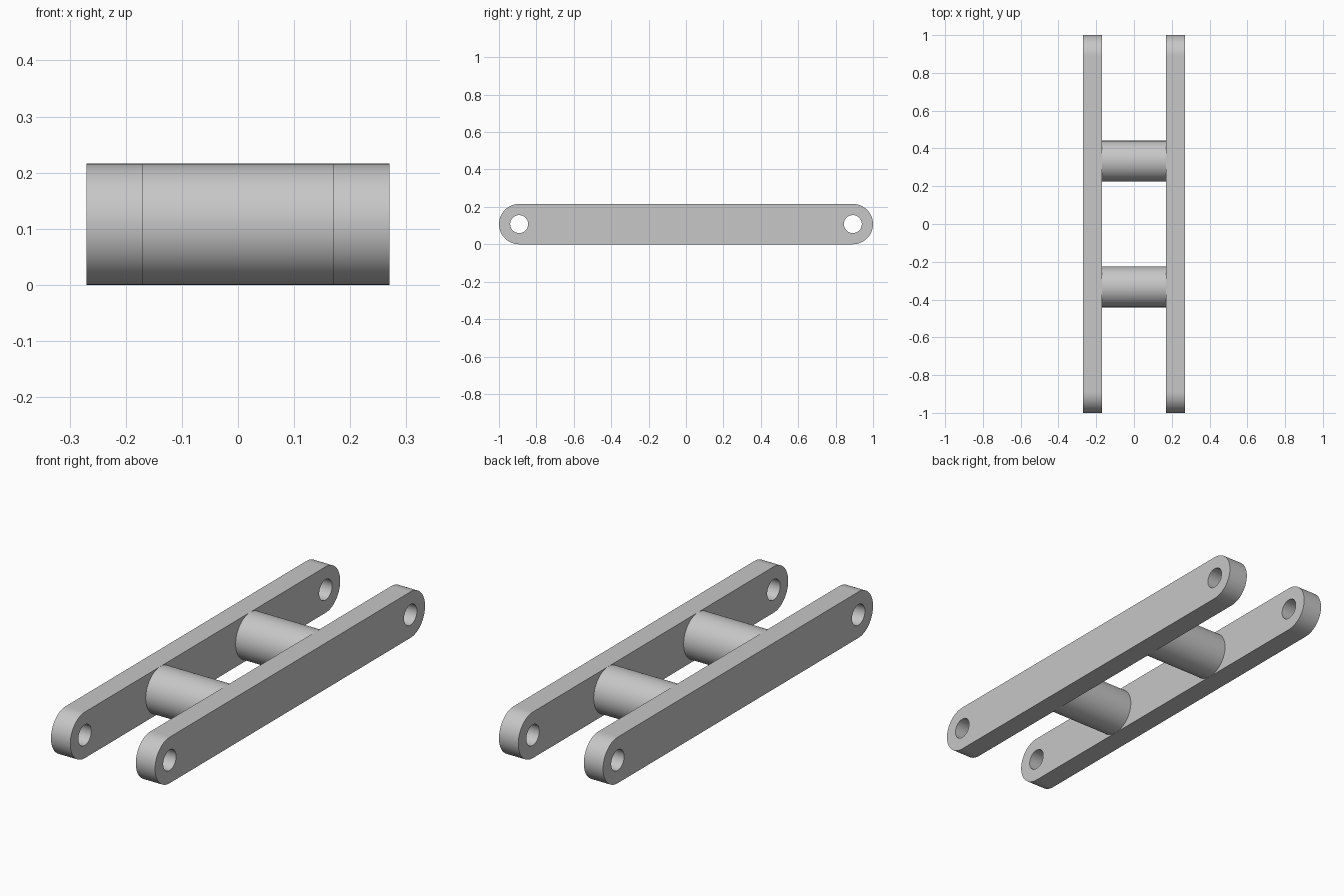
import bpy
import bmesh
from math import cos, sin, pi
from mathutils import Matrix, Vector

cube = bpy.data.objects.get("Cube")
if cube:
    bpy.data.objects.remove(cube)

RADIUS = 0.108        # end rounding of the bars, also the spacer radius
HOLE_RADIUS = 0.048
PIVOT_Y = 1 - RADIUS  # hole centres
INNER_X, OUTER_X = 0.17, 0.27
SPACER_Y = 0.333
STEPS = 32            # segments per half circle

grey = bpy.data.materials.new("plain grey")
grey.use_nodes = True
colour = (0.57, 0.57, 0.57, 1)
grey.diffuse_color = colour
grey.node_tree.nodes["Principled BSDF"].inputs["Base Color"].default_value = colour


def finish(bm, name):
    """Smooth the curved faces, keep the planar ones flat and crisp."""
    bmesh.ops.recalc_face_normals(bm, faces=bm.faces)
    for face in bm.faces:
        n = face.normal
        face.smooth = abs(n.x) < 0.5 and abs(n.z) < 0.9999
    mesh = bpy.data.meshes.new(name)
    bm.to_mesh(mesh)
    bm.free()
    mesh.materials.append(grey)
    obj = bpy.data.objects.new(name, mesh)
    bpy.context.collection.objects.link(obj)
    return obj


def arc(y, radius, start, sweep, steps):
    return [(y + radius * cos(start + sweep * i / steps),
             RADIUS + radius * sin(start + sweep * i / steps)) for i in range(steps + 1)]


def add_loop(bm, points):
    verts = [bm.verts.new((INNER_X, y, z)) for y, z in points]
    return [bm.edges.new((a, b)) for a, b in zip(verts, verts[1:] + verts[:1])]


def side_bar(name, side):
    """Round-ended bar with a hole through each end."""
    bm = bmesh.new()
    outline = arc(PIVOT_Y, RADIUS, -pi / 2, pi, STEPS) + arc(-PIVOT_Y, RADIUS, pi / 2, pi, STEPS)
    edges = add_loop(bm, outline)
    for y in (-PIVOT_Y, PIVOT_Y):
        edges += add_loop(bm, arc(y, HOLE_RADIUS, 0, 2 * pi, 2 * STEPS)[:-1])
    bmesh.ops.triangle_fill(bm, edges=edges, use_beauty=True, normal=Vector((1, 0, 0)))
    # Keep the first cap and extrude a copy of it outwards
    solid = bmesh.ops.extrude_face_region(bm, geom=bm.faces[:], use_keep_orig=True)
    moved = [v for v in solid["geom"] if isinstance(v, bmesh.types.BMVert)]
    bmesh.ops.translate(bm, verts=moved, vec=(OUTER_X - INNER_X, 0, 0))
    bmesh.ops.scale(bm, verts=bm.verts, vec=(side, 1, 1))
    return finish(bm, name)


def spacer(name, y):
    """Round spacer joining the two bars."""
    bm = bmesh.new()
    turn = Matrix.Translation((0, y, RADIUS)) @ Matrix.Rotation(pi / 2, 4, "Y")
    bmesh.ops.create_cone(bm, cap_ends=True, segments=2 * STEPS, radius1=RADIUS,
                          radius2=RADIUS, depth=2 * INNER_X, matrix=turn)
    return finish(bm, name)


side_bar("left_bar", 1)
side_bar("right_bar", -1)
spacer("front_spacer", -SPACER_Y)
spacer("back_spacer", SPACER_Y)
